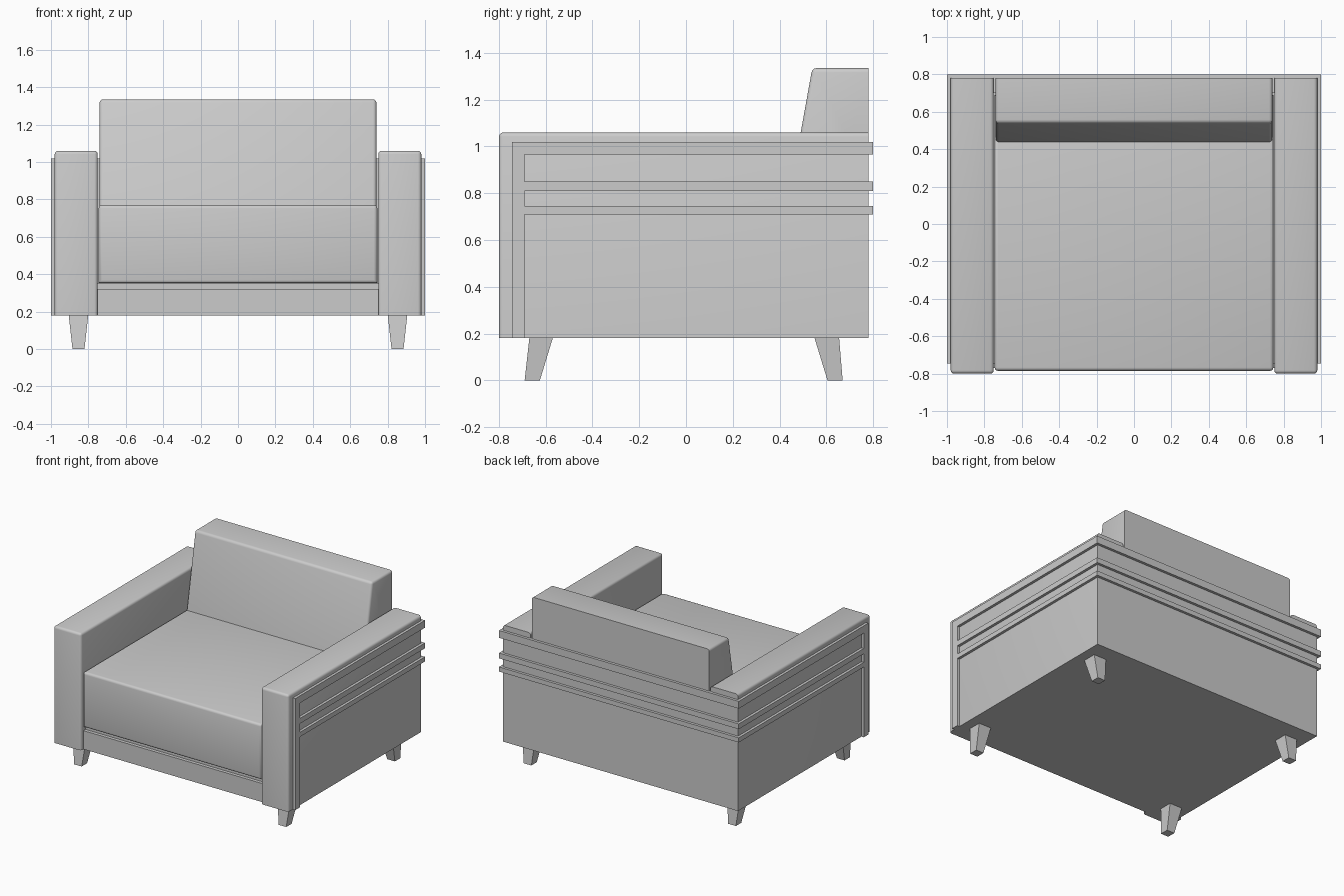
import bpy
import bmesh
from mathutils import Vector

old = bpy.data.objects.get("Cube")
if old:
    bpy.data.objects.remove(old)

# One plain upholstery colour
GREY = (0.6, 0.6, 0.6, 1)
grey = bpy.data.materials.new("plain grey")
grey.use_nodes = True
grey.diffuse_color = GREY
grey.node_tree.nodes["Principled BSDF"].inputs["Base Color"].default_value = GREY

FLOOR, BACK, SIDE = 0.18, 0.78, 0.98


def finish(name, bm, soft=None, radius=0.018):
    """Round the edges picked by soft(a, b), then make the object."""
    bmesh.ops.recalc_face_normals(bm, faces=bm.faces)
    if soft:
        picked = [e for e in bm.edges if soft(e.verts[0].co, e.verts[1].co)]
        bmesh.ops.bevel(bm, geom=picked, offset=radius, segments=3,
                        profile=0.5, affect='EDGES', clamp_overlap=True)
    mesh = bpy.data.meshes.new(name)
    bm.to_mesh(mesh)
    bm.free()
    mesh.materials.append(grey)
    obj = bpy.data.objects.new(name, mesh)
    bpy.context.collection.objects.link(obj)
    if soft:
        bpy.ops.object.select_all(action='DESELECT')
        obj.select_set(True)
        bpy.context.view_layer.objects.active = obj
        bpy.ops.object.shade_smooth_by_angle(angle=0.6)
    return obj


def extrude_profile(name, points, x0, x1, soft=None, radius=0.018):
    """Extrude a (y, z) outline along x."""
    bm = bmesh.new()
    face = bm.faces.new([bm.verts.new((x0, y, z)) for y, z in points])
    new = bmesh.ops.extrude_face_region(bm, geom=[face])["geom"]
    for v in new:
        if isinstance(v, bmesh.types.BMVert):
            v.co.x = x1
    return finish(name, bm, soft, radius)


def rect(y0, y1, z0, z1):
    return [(y0, z0), (y1, z0), (y1, z1), (y0, z1)]


def off_back_and_bottom(a, b):
    """Edges not lying on the back plane or the underside."""
    at_back = min(a.y, b.y) > BACK - 0.001
    at_floor = max(a.z, b.z) < FLOOR + 0.001
    return not (at_back or at_floor)


# Base and rear panel, with a shadow gap under the cushion
extrude_profile("base_frame", [
    (-0.77, FLOOR), (BACK, FLOOR), (BACK, 1.02), (0.7, 1.02),
    (0.7, 0.35), (-0.745, 0.35), (-0.745, 0.32), (-0.77, 0.32)], -0.75, 0.75)

# Seat cushion
extrude_profile("seat_cushion", rect(-0.785, 0.69, 0.352, 0.77), -0.745, 0.745,
                lambda a, b: max(a.y, b.y) < 0.6 or min(a.z, b.z) > 0.7)

# Sloping backrest, flush with the rear panel
extrude_profile("backrest", [
    (0.435, 0.75), (0.7, 0.75), (0.7, 1.02), (BACK, 1.02),
    (BACK, 1.335), (0.54, 1.335)], -0.74, 0.74,
    lambda a, b: min(a.z, b.z) > 1.3 and min(a.y, b.y) < 0.6
    or max(a.y, b.y) < 0.6 and a.z != b.z)

# Raised trim bands: (bottom, top), highest first
bands = [(0.965, 1.02), (0.81, 0.85), (0.71, 0.745)]
comb = [(-0.69, FLOOR), (-0.745, FLOOR), (-0.745, bands[0][1])]
for low, high in bands:
    if high != bands[0][1]:
        comb.append((-0.69, high))
    comb += [(0.8, high), (0.8, low), (-0.69, low)]

for side, s in (("right", -1), ("left", 1)):
    # Armrest and its side trim
    extrude_profile(side + "_armrest", rect(-0.8, BACK, FLOOR, 1.06),
                    s * 0.75, s * SIDE, off_back_and_bottom)
    extrude_profile(side + "_side_trim", comb, s * SIDE, s * 1.0)

    # Tapered legs, splayed forward and back
    for end, top, foot in (("front", (-0.67, -0.57), (-0.69, -0.625)),
                           ("back", (0.55, 0.655), (0.605, 0.67))):
        bm = bmesh.new()
        bmesh.ops.create_cube(bm, size=1)
        for v in bm.verts:
            upper = v.co.z > 0
            near, far = top if upper else foot
            half = 0.052 if upper else 0.032
            v.co = Vector((s * 0.853 + (half if v.co.x > 0 else -half),
                           far if v.co.y > 0 else near,
                           FLOOR if upper else 0))
        finish(f"{side}_{end}_leg", bm)

# Trim bands across the rear
for name, (low, high) in zip(("top", "middle", "lower"), bands):
    extrude_profile(name + "_back_trim", rect(BACK, 0.8, low, high), -SIDE, SIDE)
